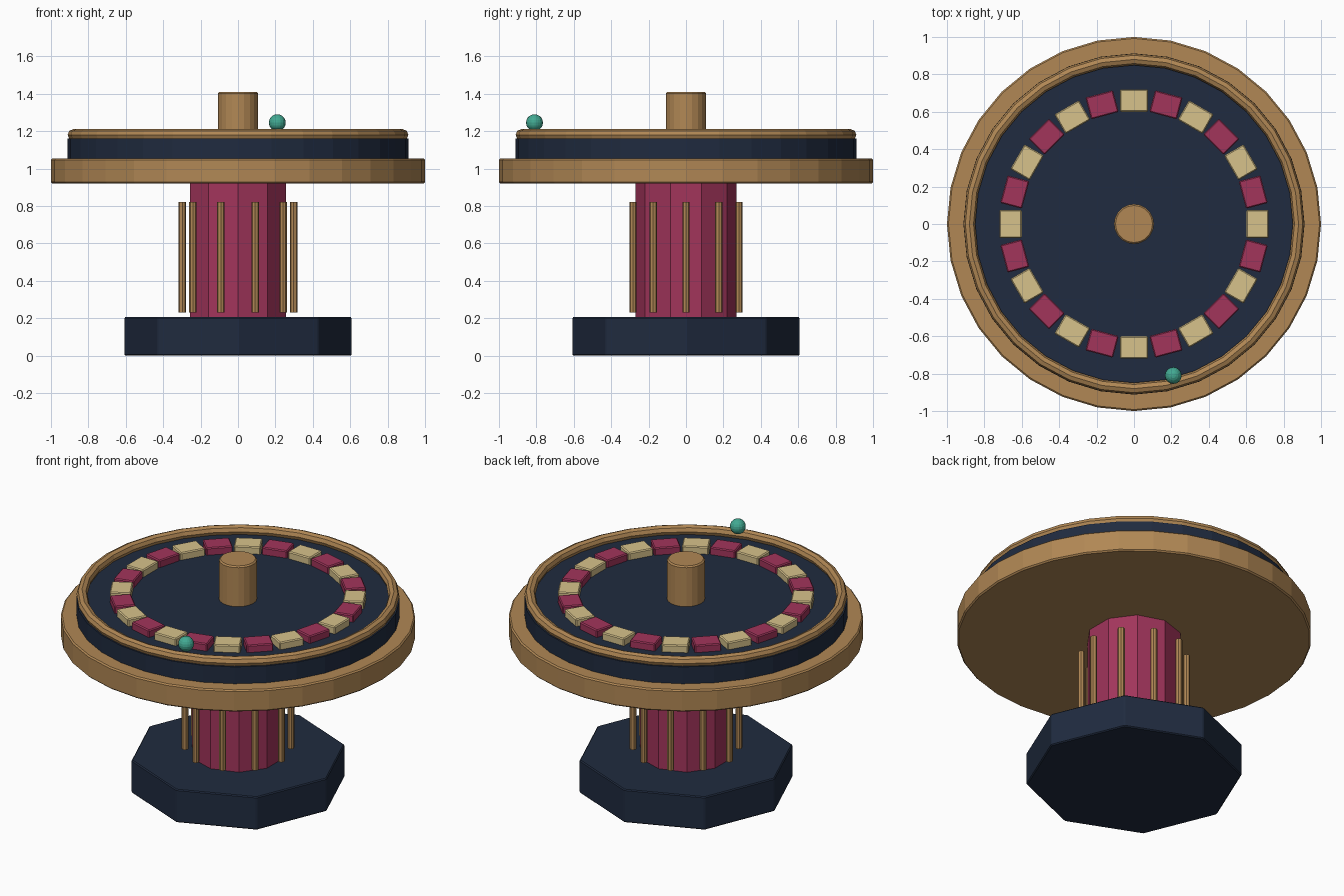
import bpy
from math import cos, sin, pi, radians

if "Cube" in bpy.data.objects:
    bpy.data.objects.remove(bpy.data.objects["Cube"])


def material(name, rgb):
    m = bpy.data.materials.new(name)
    m.diffuse_color = (*rgb, 1)
    m.use_nodes = True
    m.node_tree.nodes["Principled BSDF"].inputs["Base Color"].default_value = m.diffuse_color
    return m


NAVY = material("navy", (0.014, 0.024, 0.05))
BRASS = material("brass", (0.44, 0.245, 0.09))
CRIMSON = material("crimson", (0.36, 0.035, 0.105))
CREAM = material("cream", (0.68, 0.54, 0.26))
TEAL = material("teal", (0.055, 0.4, 0.29))


def finish(name, mat, bevel=0):
    o = bpy.context.object
    o.name = name
    o.data.materials.append(mat)
    if bevel:
        b = o.modifiers.new("bevel", "BEVEL")
        b.width = bevel
        b.segments = 1
        b.limit_method = "ANGLE"
        b.angle_limit = radians(40)
    return o


def cylinder(name, mat, r, z0, z1, sides, x=0, y=0, bevel=0):
    bpy.ops.mesh.primitive_cylinder_add(
        vertices=sides, radius=r, depth=z1 - z0, location=(x, y, (z0 + z1) / 2))
    return finish(name, mat, bevel)


# Pedestal: octagonal foot and ten-sided column
cylinder("base", NAVY, 0.61, 0, 0.205, 8, bevel=0.006)
cylinder("column", CRIMSON, 0.27, 0.2, 0.93, 10)

# Ring of thin rods around the column
for i in range(10):
    a = i * pi / 5
    cylinder(f"column_rod_{i}", BRASS, 0.02, 0.23, 0.82, 8,
             0.298 * cos(a), 0.298 * sin(a))

# Wheel: wide rim, dark bed, raised lip and spindle
cylinder("wheel_rim", BRASS, 1.0, 0.92, 1.055, 32, bevel=0.008)
cylinder("wheel_bed", NAVY, 0.912, 1.05, 1.16, 32)
bpy.ops.mesh.primitive_torus_add(
    major_segments=32, minor_segments=8, major_radius=0.88,
    minor_radius=0.031, location=(0, 0, 1.18))
finish("wheel_lip", BRASS)
cylinder("spindle", BRASS, 0.107, 1.15, 1.41, 20, bevel=0.008)

# Alternating pockets around the bed
for i in range(24):
    a = i * pi / 12
    bpy.ops.mesh.primitive_cube_add(
        size=1, location=(0.66 * cos(a), 0.66 * sin(a), 1.178), rotation=(0, 0, a))
    o = finish(f"pocket_{i}", CRIMSON if i % 2 else CREAM, 0.006)
    o.scale = (0.12, 0.152, 0.054)
    bpy.ops.object.transform_apply(location=False, rotation=False, scale=True)

# Ball resting on the lip
bpy.ops.mesh.primitive_uv_sphere_add(
    segments=16, ring_count=10, radius=0.045, location=(0.21, -0.81, 1.245))
finish("ball", TEAL)
